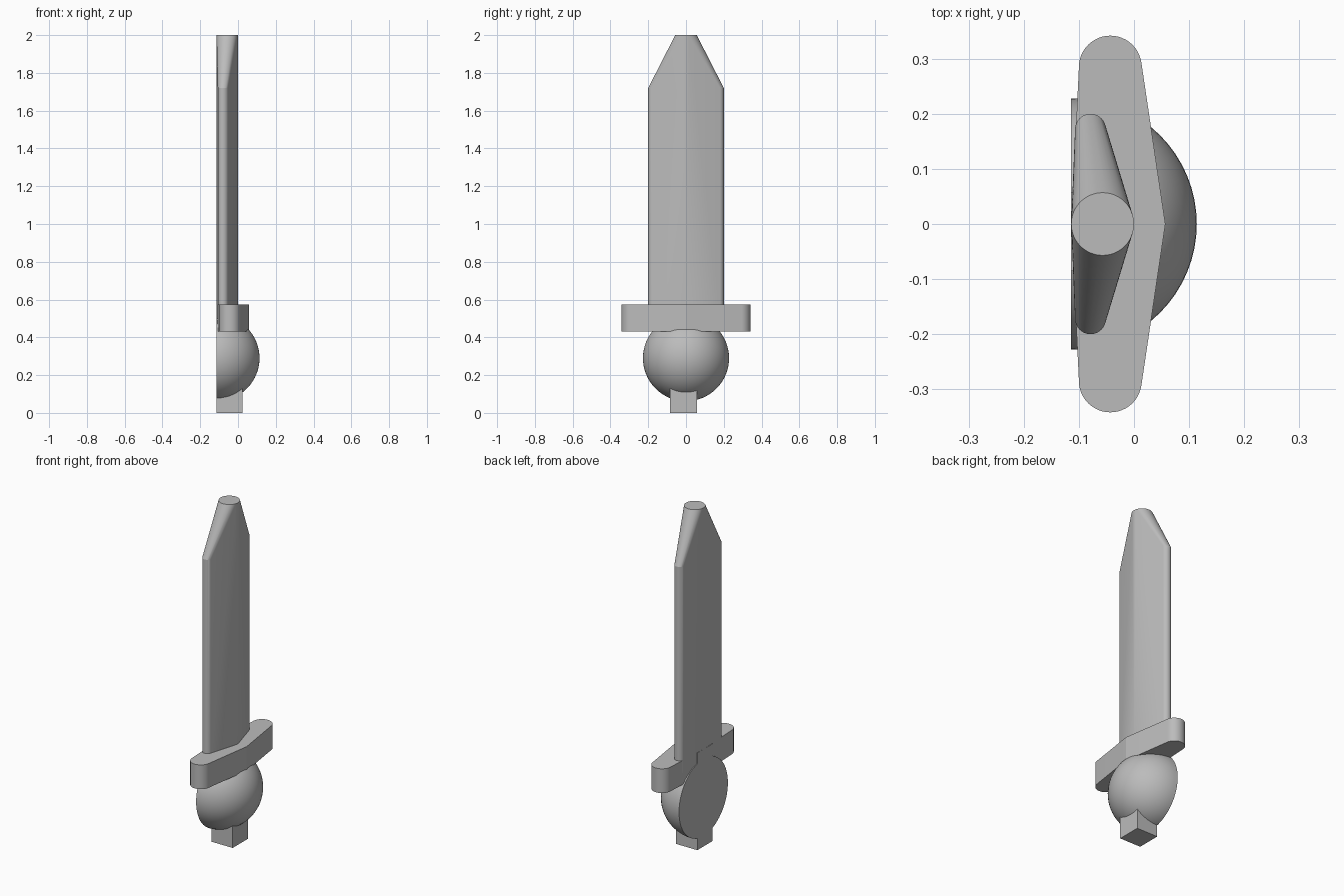
import bpy, bmesh
from math import cos, sin, pi, radians
from mathutils import Matrix

default = bpy.data.objects.get("Cube")
if default:
    bpy.data.objects.remove(default)

grey = bpy.data.materials.new("plain grey")
grey.use_nodes = True
colour = (0.5, 0.5, 0.5, 1)
grey.diffuse_color = colour
grey.node_tree.nodes["Principled BSDF"].inputs["Base Color"].default_value = colour

BACK = -0.114      # flat back plane shared by all parts
SEGMENTS = 48


def finish(name, bm, angle=None):
    bmesh.ops.recalc_face_normals(bm, faces=bm.faces[:])
    mesh = bpy.data.meshes.new(name)
    bm.to_mesh(mesh)
    bm.free()
    mesh.materials.append(grey)
    obj = bpy.data.objects.new(name, mesh)
    bpy.context.collection.objects.link(obj)
    if angle:
        bpy.ops.object.select_all(action='DESELECT')
        obj.select_set(True)
        bpy.context.view_layer.objects.active = obj
        bpy.ops.object.shade_smooth_by_angle(angle=radians(angle))
    return obj


def circle(x, y, radius, z):
    steps = [2 * pi * i / SEGMENTS for i in range(SEGMENTS)]
    return [(x + radius * cos(a), y + radius * sin(a), z) for a in steps]


def hull(name, points, angle):
    bm = bmesh.new()
    for p in points:
        bm.verts.new(p)
    result = bmesh.ops.convex_hull(bm, input=bm.verts[:])
    loose = {v for v in result["geom_interior"] + result["geom_unused"]
             if isinstance(v, bmesh.types.BMVert)}
    bmesh.ops.delete(bm, geom=list(loose), context='VERTS')
    bmesh.ops.dissolve_limit(bm, angle_limit=radians(0.5),
                             verts=bm.verts[:], edges=bm.edges[:])
    return finish(name, bm, angle)


# Blade: ridged body with rounded edges, tapering to a round tip
points = circle(-0.057, 0, 0.057, 2.0)
for z in (0.5, 1.72):
    points += [(0, 0, z), (BACK, 0, z)]
    for side in (-1, 1):
        points += circle(-0.079, side * 0.172, 0.028, z)
hull("blade", points, 15)

# Crossguard: rounded ends with a pointed middle
points = []
for z in (0.432, 0.575):
    points += [(0.057, 0, z), (BACK, 0, z)]
    for side in (-1, 1):
        points += circle(-0.043, side * 0.285, 0.057, z)
hull("crossguard", points, 15)

# Rounded grip: half a ball with a flat back
bm = bmesh.new()
bmesh.ops.create_uvsphere(bm, u_segments=64, v_segments=32, radius=0.228)
cut = bmesh.ops.bisect_plane(bm, geom=bm.verts[:] + bm.edges[:] + bm.faces[:],
                             plane_co=(0, 0, 0), plane_no=(-1, 0, 0),
                             dist=1e-5, clear_outer=True)
bmesh.ops.holes_fill(bm, edges=[e for e in bm.edges if e.is_boundary])
bmesh.ops.translate(bm, verts=bm.verts[:], vec=(BACK, 0, 0.29))
finish("half_ball_grip", bm, 30)

# Square tang running from the foot up into the guard
bm = bmesh.new()
bmesh.ops.create_cube(bm, size=1, matrix=Matrix.Translation((-0.0445, -0.014, 0.287))
                      @ Matrix.Diagonal((0.139, 0.142, 0.574, 1)))
finish("square_tang", bm)
